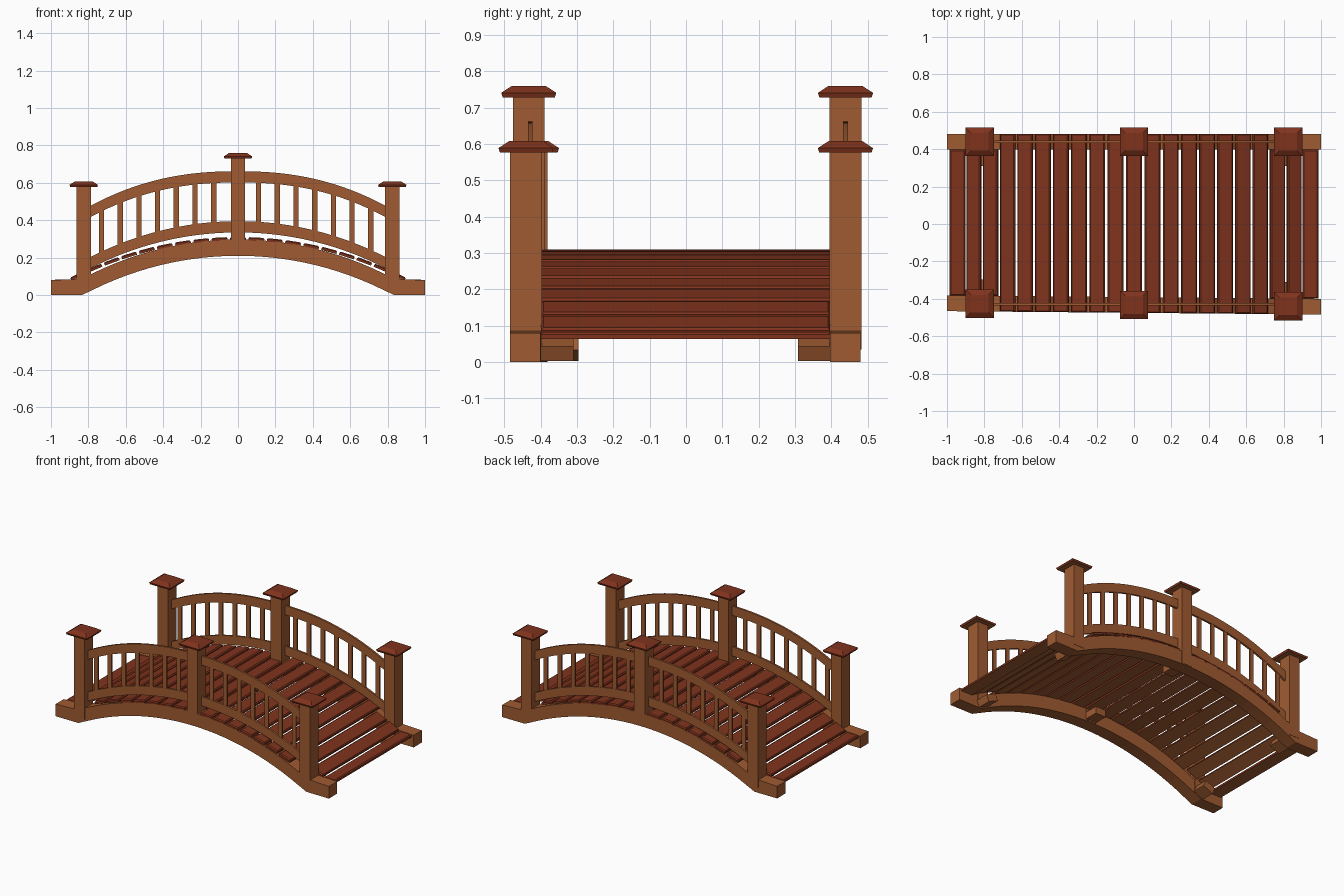
import bpy, bmesh, math
from mathutils import Matrix

cube = bpy.data.objects.get("Cube")
if cube:
    bpy.data.objects.remove(cube, do_unlink=True)


def material(name, rgb):
    m = bpy.data.materials.new(name)
    m.use_nodes = True
    m.diffuse_color = (*rgb, 1)
    m.node_tree.nodes["Principled BSDF"].inputs["Base Color"].default_value = (*rgb, 1)
    return m


WOOD = material("light_wood", (0.35, 0.105, 0.031))
RED = material("red_wood", (0.215, 0.033, 0.012))


def finish(name, bm, mat):
    """Make the object; stained parts keep bare wood on their undersides."""
    bmesh.ops.recalc_face_normals(bm, faces=bm.faces)
    bm.normal_update()
    mesh = bpy.data.meshes.new(name)
    mesh.materials.append(mat)
    if mat is RED:
        mesh.materials.append(WOOD)
        for f in bm.faces:
            f.material_index = int(f.normal.z < -0.7)
    bm.to_mesh(mesh)
    bm.free()
    obj = bpy.data.objects.new(name, mesh)
    bpy.context.collection.objects.link(obj)
    return obj


def box(name, center, size, mat, tilt=0, chamfer=0):
    bm = bmesh.new()
    bmesh.ops.create_cube(bm, size=1)
    bm.transform(Matrix.Diagonal((*size, 1)))
    if chamfer:
        edges = [e for e in bm.edges if all(v.co.z > 0 for v in e.verts)]
        bmesh.ops.bevel(bm, geom=edges, offset=chamfer, segments=1, affect="EDGES")
    bm.transform(Matrix.Translation(center) @ Matrix.Rotation(tilt, 4, "Y"))
    return finish(name, bm, mat)


def side_y(side, x):
    """Centre line of each side; the front one is very slightly skewed."""
    return 0.439 if side == "back" else -0.433 - 0.009 * x


def arc(peak, half_span, sag):
    """Height of a circular arch as a function of x."""
    r = (half_span ** 2 + sag ** 2) / (2 * sag)
    return lambda x: peak - r + math.sqrt(r * r - x * x)


def arched_beam(name, xs, low, high, thick, y_at):
    """Sweep a rectangular section along x between two height functions."""
    bm = bmesh.new()
    rings = []
    for x in xs:
        y, h = y_at(x), thick / 2
        rings.append([bm.verts.new(p) for p in (
            (x, y - h, low(x)), (x, y + h, low(x)),
            (x, y + h, high(x)), (x, y - h, high(x)))])
    return bridge(name, bm, rings, WOOD)


def bridge(name, bm, rings, mat):
    """Close a stack of four-cornered rings into a solid."""
    for a, b in zip(rings, rings[1:]):
        for i in range(4):
            j = (i + 1) % 4
            bm.faces.new((a[i], a[j], b[j], b[i]))
    bm.faces.new(rings[0])
    bm.faces.new(rings[-1])
    return finish(name, bm, mat)


def cap(name, x, y, z):
    """Square post cap with a sloped rim and a flat top."""
    bm = bmesh.new()
    rings = [[bm.verts.new((x + sx * half, y + sy * half, z + dz))
              for sx, sy in ((-1, -1), (1, -1), (1, 1), (-1, 1))]
             for half, dz in ((0.072, 0), (0.076, 0.012), (0.047, 0.031))]
    return bridge(name, bm, rings, RED)


def spread(a, b, n):
    return [a + (b - a) * i / n for i in range(n + 1)]


beam_low = arc(0.21, 0.83, 0.21)
beam_high = arc(0.297, 0.785, 0.185)
lower_top = arc(0.395, 0.785, 0.19)


def rail_top(x):
    """Handrail crown: flatter in the middle, falling faster at the ends."""
    return 0.662 - 0.183 * abs(x / 0.785) ** 2.3


for side, inward, rail_y in (("front", 1, -0.429), ("back", -1, 0.439)):
    # Arched side beam with flat feet
    arched_beam(side + "_side_beam", [-1] + spread(-0.835, 0.835, 28) + [1],
                lambda x: max(0, beam_low(x)) if abs(x) < 0.9 else 0,
                lambda x: max(0.08, beam_high(x)) if abs(x) < 0.9 else 0.08,
                0.084, lambda x: side_y(side, x))

    # Posts, caps and the short joist stubs, which follow the slope of the arch
    for label, x, base, top, stub_z, tilt in (
            ("right", -0.825, 0.035, 0.58, 0.038, -0.42),
            ("middle", 0, 0.215, 0.732, 0.245, 0),
            ("left", 0.825, 0.035, 0.58, 0.038, 0.42)):
        y = side_y(side, x)
        name = f"{side}_{label}"
        box(name + "_post", (x, y, (base + top) / 2), (0.077, 0.088, top - base), WOOD)
        cap(name + "_cap", x, y, top - 0.003)
        box(name + "_joist_stub", (x, y + inward * 0.085, stub_z),
            (0.075, 0.09, 0.045), WOOD, tilt)

    # Handrails, lower rails and balusters of each span
    for label, a, b, first in (("right", -0.79, -0.035, -0.73),
                               ("left", 0.035, 0.79, 0.11)):
        xs = spread(a, b, 16)
        name = f"{side}_{label}"
        arched_beam(name + "_handrail", xs, lambda x: rail_top(x) - 0.06,
                    rail_top, 0.013, lambda x: rail_y)
        arched_beam(name + "_lower_rail", xs, lambda x: lower_top(x) - 0.06,
                    lower_top, 0.013, lambda x: rail_y)
        for i in range(7):
            x = first + 0.1 * i
            z0, z1 = lower_top(x) - 0.03, rail_top(x) - 0.03
            box(f"{name}_baluster_{i + 1}", (x, rail_y, (z0 + z1) / 2),
                (0.028, 0.01, z1 - z0), WOOD)

# Deck planks along the arch, shortened where they meet the posts
DECK_RADIUS = 1.95
for i in range(-10, 11):
    angle = i * 0.0985 / DECK_RADIUS
    x = DECK_RADIUS * math.sin(angle)
    z = 0.301 - DECK_RADIUS * (1 - math.cos(angle))
    if abs(i) == 10:
        z, angle = 0.073, 0
    inset = -0.042 if i == 0 or abs(i) >= 8 else 0.042
    y0 = side_y("front", x) - inset
    y1 = side_y("back", x) + inset
    box(f"deck_plank_{i + 11}", (x, (y0 + y1) / 2, z),
        (0.084, y1 - y0, 0.018), RED, angle, 0.006)
